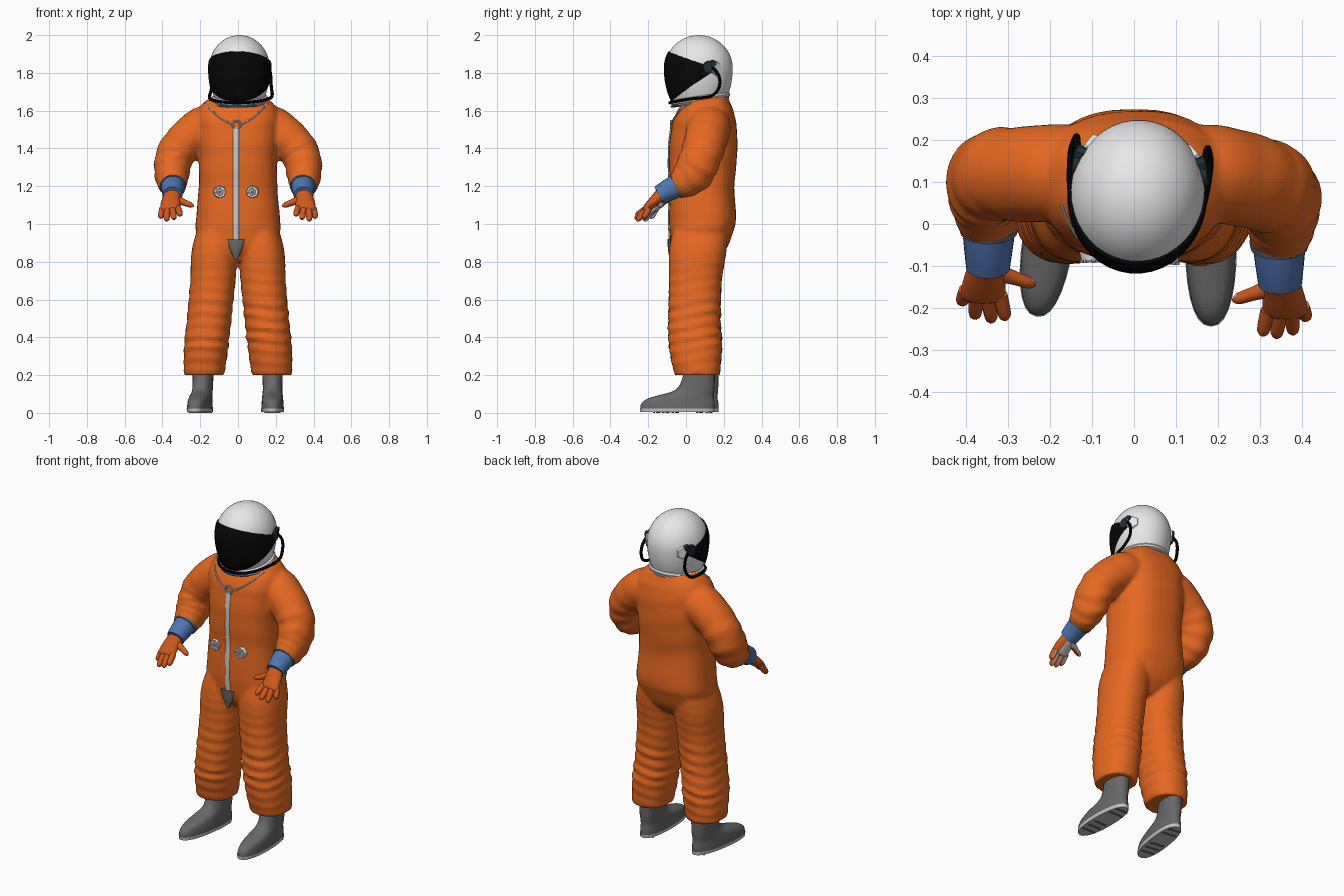
import bpy, bmesh, math, random
from mathutils import Vector, Matrix
from mathutils.bvhtree import BVHTree

random.seed(4)
cube = bpy.data.objects.get("Cube")
if cube:
    bpy.data.objects.remove(cube)
parts = []


def material(name, *rgb):
    m = bpy.data.materials.new(name)
    m.use_nodes = True
    m.diffuse_color = (*rgb, 1)
    m.node_tree.nodes["Principled BSDF"].inputs["Base Color"].default_value = (*rgb, 1)
    return m


ORANGE = material("suit orange", .8, .14, .015)
GLOVE = material("glove orange", .62, .1, .012)
BLUE = material("cuff blue", .08, .18, .45)
WHITE = material("helmet white", .8, .8, .8)
BLACK = material("visor black", .002, .002, .002)
TEAL = material("dark fitting", .015, .03, .04)
METAL = material("light metal", .58, .58, .58)
BOOT = material("boot grey", .14, .14, .14)
SOLE = material("sole grey", .55, .55, .55)


def finish(bm, name, mat):
    bmesh.ops.recalc_face_normals(bm, faces=bm.faces)
    me = bpy.data.meshes.new(name)
    bm.to_mesh(me)
    bm.free()
    ob = bpy.data.objects.new(name, me)
    bpy.context.collection.objects.link(ob)
    me.materials.append(mat)
    parts.append(ob)
    return ob


def spline(keys, steps):
    """Smooth interpolation through tuples of numbers."""
    out = []
    for i in range(len(keys) - 1):
        a, b = keys[max(i - 1, 0)], keys[i]
        c, d = keys[i + 1], keys[min(i + 2, len(keys) - 1)]
        for k in range(steps):
            t = k / steps
            out.append([q + .5 * t * (r - p + t * (2*p - 5*q + 4*r - s + t * (3*(q - r) + s - p)))
                        for p, q, r, s in zip(a, b, c, d)])
    return out + [list(keys[-1])]


def loft(name, mat, keys, steps=4, sides=24, flat=False, ref=(1, 0, 0), power=1, fold=0, freq=1):
    """Skin through rings given as x, y, z and two radii, with cloth folds towards the end."""
    bm = bmesh.new()
    rows = spline(keys, steps)
    pts = [Vector(r[:3]) for r in rows]
    last = len(rows) - 1
    rings = []
    phase = random.uniform(0, 6)
    for i, r in enumerate(rows):
        t = pts[min(i + 1, last)] - pts[max(i - 1, 0)]
        t = Vector((0, 0, 1)) if flat else t.normalized()
        u = Vector(ref)
        u = (u - t * u.dot(t)).normalized()
        v = t.cross(u)
        amp = fold * math.sin(math.pi * (i / last) ** 2) * random.uniform(.3, 1.5)
        ring = []
        for k in range(sides):
            a = 2 * math.pi * k / sides
            c, s = math.cos(a), math.sin(a)
            f = 1 + amp * math.sin(freq * i + 1.5 * math.sin(a + phase) + math.sin(2 * a))
            cx = math.copysign(abs(c) ** power, c)
            sy = math.copysign(abs(s) ** power, s)
            ring.append(bm.verts.new(pts[i] + u * (r[3] * cx * f) + v * (r[4] * sy * f)))
        rings.append(ring)
    for p, q in zip(rings, rings[1:]):
        for k in range(sides):
            n = (k + 1) % sides
            bm.faces.new((p[k], p[n], q[n], q[k]))
    bm.faces.new(rings[0])
    bm.faces.new(rings[-1])
    return finish(bm, name, mat)


def cord(name, mat, points, radius, smooth=6):
    cu = bpy.data.curves.new(name, "CURVE")
    cu.dimensions = "3D"
    cu.bevel_depth = radius
    cu.bevel_resolution = 2
    cu.use_fill_caps = True
    sp = cu.splines.new("POLY")
    rows = spline(points, smooth)
    sp.points.add(len(rows) - 1)
    for p, r in zip(sp.points, rows):
        p.co = (*r, 1)
    ob = bpy.data.objects.new(name, cu)
    bpy.context.collection.objects.link(ob)
    cu.materials.append(mat)
    bpy.ops.object.select_all(action="DESELECT")
    ob.select_set(True)
    bpy.context.view_layer.objects.active = ob
    bpy.ops.object.convert(target="MESH")
    parts.append(ob)


def disc(name, mat, centre, normal, radius, depth, sides=20):
    bm = bmesh.new()
    rot = Vector(normal).to_track_quat("Z", "Y").to_matrix().to_4x4()
    bmesh.ops.create_cone(bm, cap_ends=True, segments=sides, radius1=radius, radius2=radius * .85,
                          depth=depth, matrix=Matrix.Translation(centre) @ rot)
    finish(bm, name, mat)


def circle(x, y, z, r, n=16):
    return [(x + r * math.cos(2*math.pi*i/n), y, z + r * math.sin(2*math.pi*i/n)) for i in range(n + 1)]


# Suit body
torso = loft("torso", ORANGE, [
    (-.005, .06, .80, .05, .09), (-.005, .07, .87, .17, .145), (0, .082, .96, .222, .168),
    (0, .088, 1.03, .222, .177), (0, .086, 1.2, .208, .17), (0, .09, 1.35, .208, .18),
    (0, .095, 1.48, .215, .176), (0, .1, 1.58, .218, .157), (0, .11, 1.64, .185, .125),
    (0, .12, 1.685, .12, .095)], steps=5, sides=36, flat=True, power=.8, fold=.008, freq=1.2)
cloth = [torso]
tree = BVHTree.FromPolygons([v.co for v in torso.data.vertices],
                            [tuple(p.vertices) for p in torso.data.polygons])


def front(x, z, lift=.004):
    """Point on the front of the torso."""
    hit = tree.ray_cast(Vector((x, -2, z)), Vector((0, 1, 0)))[0]
    return (x, (hit.y if hit else -.07) - lift, z)


for s, side in ((1, "left"), (-1, "right")):
    # Legs, with gathered cloth around the knees and shins
    cloth.append(loft(side + "_leg", ORANGE, [
        (s*x, y, z, rx, ry) for x, y, z, rx, ry in (
            (.11, .08, .99, .1, .145), (.125, .063, .86, .12, .152), (.133, .05, .7, .12, .14),
            (.15, .045, .52, .118, .138), (.168, .05, .35, .117, .14), (.18, .06, .2, .108, .12))],
        steps=10, sides=32, flat=True, power=.9, fold=.042, freq=1.75))

    # Boots, the right one turned outward
    boot = [loft(side + "_boot", BOOT, [
        (s*.183, -.045, .02, .06, .197), (s*.183, -.042, .05, .058, .194),
        (s*.183, -.028, .075, .056, .176), (s*.183, .005, .095, .054, .143),
        (s*.183, .04, .115, .052, .11), (s*.183, .06, .15, .052, .092), (s*.183, .073, .23, .054, .08)],
        flat=True, power=.86, sides=28)]
    boot.append(loft(side + "_sole", SOLE, [
        (s*.183, -.045, .004, .06, .197), (s*.183, -.045, .024, .0615, .199)],
        steps=1, flat=True, power=.86, sides=28))
    for i, y in enumerate((-.17, -.12, -.07, .06, .11)):
        boot.append(loft(side + "_tread_%d" % (i + 1), BOOT, [
            (s*.183, y, 0, .042, .006), (s*.183, y, .006, .042, .006)],
            steps=1, flat=True, power=.3, sides=16))
    if s < 0:
        pivot = Matrix.Translation((-.183, .1, 0))
        turn = pivot @ Matrix.Rotation(-.15, 4, "Z") @ pivot.inverted()
        for ob in boot:
            ob.data.transform(turn @ Matrix.Translation((0, .02, 0)))

    # Sleeves, the right arm held slightly further back
    back = 0 if s > 0 else .037

    def arm(keys, s=s, back=back):
        return [(s*k[0], k[1] + back * min(1, max(0, 1.5 - k[2]) / .15), *k[2:]) for k in keys]

    cloth.append(loft(side + "_sleeve", ORANGE, arm([
        (.08, .13, 1.52, .1, .1), (.175, .122, 1.51, .116, .116), (.273, .103, 1.44, .108, .113),
        (.335, .08, 1.36, .102, .11), (.35, .042, 1.275, .094, .108), (.349, -.008, 1.225, .081, .09),
        (.345, -.052, 1.199, .068, .068)]), steps=6, fold=.04, freq=1.3))
    loft(side + "_sleeve_band", BOOT, arm([
        (.345, -.042, 1.204, .071, .07), (.345, -.057, 1.197, .068, .067)]), steps=1)
    loft(side + "_cuff", BLUE, arm([
        (.345, -.05, 1.2, .063, .062), (.346, -.095, 1.178, .058, .058),
        (.347, -.142, 1.152, .052, .051)]), steps=2)

    # Gloves with grey palms
    hand = [loft(side + "_palm", GLOVE, arm([
        (.347, -.13, 1.158, .043, .036), (.352, -.152, 1.137, .047, .031), (.357, -.185, 1.105, .052, .026),
        (.36, -.21, 1.08, .051, .021), (.36, -.218, 1.072, .035, .01)]), sides=16)]
    fingers = ((.318, -.205, 1.085, .305, -.265, 1.045), (.347, -.21, 1.08, .338, -.27, 1.025),
               (.375, -.21, 1.078, .378, -.26, 1.015), (.4, -.195, 1.082, .41, -.225, 1.03),
               (.33, -.15, 1.13, .235, -.182, 1.095))
    for i, f in enumerate(fingers):
        a, b = Vector(f[:3]), Vector(f[3:])
        root = .024 if i == 4 else .0175
        keys = [(*a.lerp(b, t), r, r) for t, r in ((0, root), (.5, .017), (.85, .0145), (1, .005))]
        name = side + ("_thumb" if i == 4 else "_finger_%d" % (i + 1))
        hand.append(loft(name, GLOVE, arm(keys), steps=2, sides=10, ref=(0, 0, 1) if i == 4 else (1, 0, 0)))
    palm_dir = Vector((-s * .7, .5, -.5))
    for ob in hand:
        ob.data.materials.append(METAL)
        for p in ob.data.polygons:
            p.material_index = int(p.normal.dot(palm_dir) > .58)

# Fuse torso, legs and sleeves into one continuous cloth surface
bm = bmesh.new()
for ob in cloth:
    bm.from_mesh(ob.data)
    parts.remove(ob)
    bpy.data.objects.remove(ob)
suit = finish(bm, "suit", ORANGE)
remesh = suit.modifiers.new("fuse", "REMESH")
remesh.mode = "VOXEL"
remesh.voxel_size = .01
remesh.use_smooth_shade = True
relax = suit.modifiers.new("relax", "SMOOTH")
relax.factor = .5
relax.iterations = 5

# Helmet shell and visor share one stretched sphere
HELMET = Matrix.Translation((.008, .068, 1.825)) @ Matrix.Rotation(-.09, 4, "Z")


def dome(name, mat, grow, planes):
    bm = bmesh.new()
    bmesh.ops.create_uvsphere(bm, u_segments=40, v_segments=28, radius=1)
    for v in bm.verts:
        x, y, z = v.co
        v.co = (.161 * x * grow, .18 * y * grow, (.175 if z > 0 else .28) * z * grow)
    for co, no in planes:
        geom = bm.verts[:] + bm.edges[:] + bm.faces[:]
        bmesh.ops.bisect_plane(bm, geom=geom, plane_co=co, plane_no=no, clear_outer=True)
    bm.transform(HELMET)
    return finish(bm, name, mat)


dome("helmet_shell", WHITE, 1, [((0, 0, -.17), (0, .2, -1))])
visor = dome("visor", BLACK, 1.035, [((0, .07, .01), (0, .08, .235)), ((0, .07, -.03), (0, .135, -.2))])
visor.modifiers.new("thickness", "SOLIDIFY").thickness = .008


def helmet_cord(name, mat, points, radius, smooth):
    cord(name, mat, [HELMET @ Vector(p) for p in points], radius, smooth)


# Neck ring, breathing tube and side fittings
ring = [(-.138 * math.cos(a), .008 - .145 * math.sin(a), -.162 - .022 * math.sin(a))
        for a in (2 * math.pi * i / 24 for i in range(25))]
liner = [(x * 1.02, y * 1.02, z - .018) for x, y, z in ring]
helmet_cord("neck_ring", WHITE, ring, .014, 2)
helmet_cord("collar_chain", METAL, liner, .005, 2)
helmet_cord("neck_seal", BLUE, [(x, y - .004, z - .001) for x, y, z in liner[3:10]], .006, 2)
half = [(.15, .085, .005), (.155, .12, -.04), (.158, .122, -.1), (.166, .08, -.147),
        (.152, -.03, -.163), (.095, -.12, -.177)]
tube = half + [(0, -.154, -.183)] + [(-x, y, z) for x, y, z in reversed(half)]
helmet_cord("breathing_tube", BLACK, tube, .0085, 6)
for s, side in ((1, "left"), (-1, "right")):
    disc(side + "_visor_pivot", TEAL, HELMET @ Vector((s*.146, .065, .005)), (s, .15, 0), .036, .028)
    disc(side + "_pivot_cap", TEAL, HELMET @ Vector((s*.143, .088, .025)), (s, .3, 0), .02, .024, 8)
    disc(side + "_side_plate", WHITE, HELMET @ Vector((s*.131, .108, -.002)), (s, .85, 0), .04, .01, 6)
    # Neck cord from collar to zip
    cord(side + "_neck_cord", METAL, [front(-.008 + s * x, z, .003) for x, z in (
        (.165, 1.638), (.13, 1.6), (.09, 1.565), (.05, 1.54), (.015, 1.525))], .0045)
    # Chest connectors
    x, y, z = front(-.01 + s * .086, 1.17, .004)
    disc(side + "_connector", WHITE, (x, y, z), (0, -1, 0), .034, .022)
    disc(side + "_connector_hole", BOOT, (x, y - .012, z), (0, -1, 0), .008, .004, 12)
    cord(side + "_connector_rim", METAL, circle(x, y - .01, z, .017), .004, 1)
    for i, (px, _, pz) in enumerate(circle(x, y, z, .028, 8)[:8]):
        disc(side + "_connector_lug_%d" % (i + 1), METAL, (px, y - .011, pz), (0, -1, 0), .005, .008, 8)

# Front zip, pull ring and lower flap
loft("zip", METAL, [(*front(-.01, 1.51 - .05 * i, .001), .016, .007) for i in range(13)],
     steps=2, sides=8, flat=True)
x, y, z = front(-.008, 1.525)
cord("zip_ring", METAL, circle(x, y, z, .021), .006, 1)
loft("zip_flap", BOOT, [(-.01, -.086, .92, .045, .011), (-.01, -.085, .87, .034, .011),
                        (-.01, -.078, .81, .007, .008)], steps=3, sides=12, flat=True)

# Smooth cloth and shell, keep hard edges
bpy.ops.object.select_all(action="DESELECT")
for ob in parts:
    ob.select_set(True)
bpy.context.view_layer.objects.active = suit
bpy.ops.object.shade_smooth_by_angle(angle=math.radians(42))
